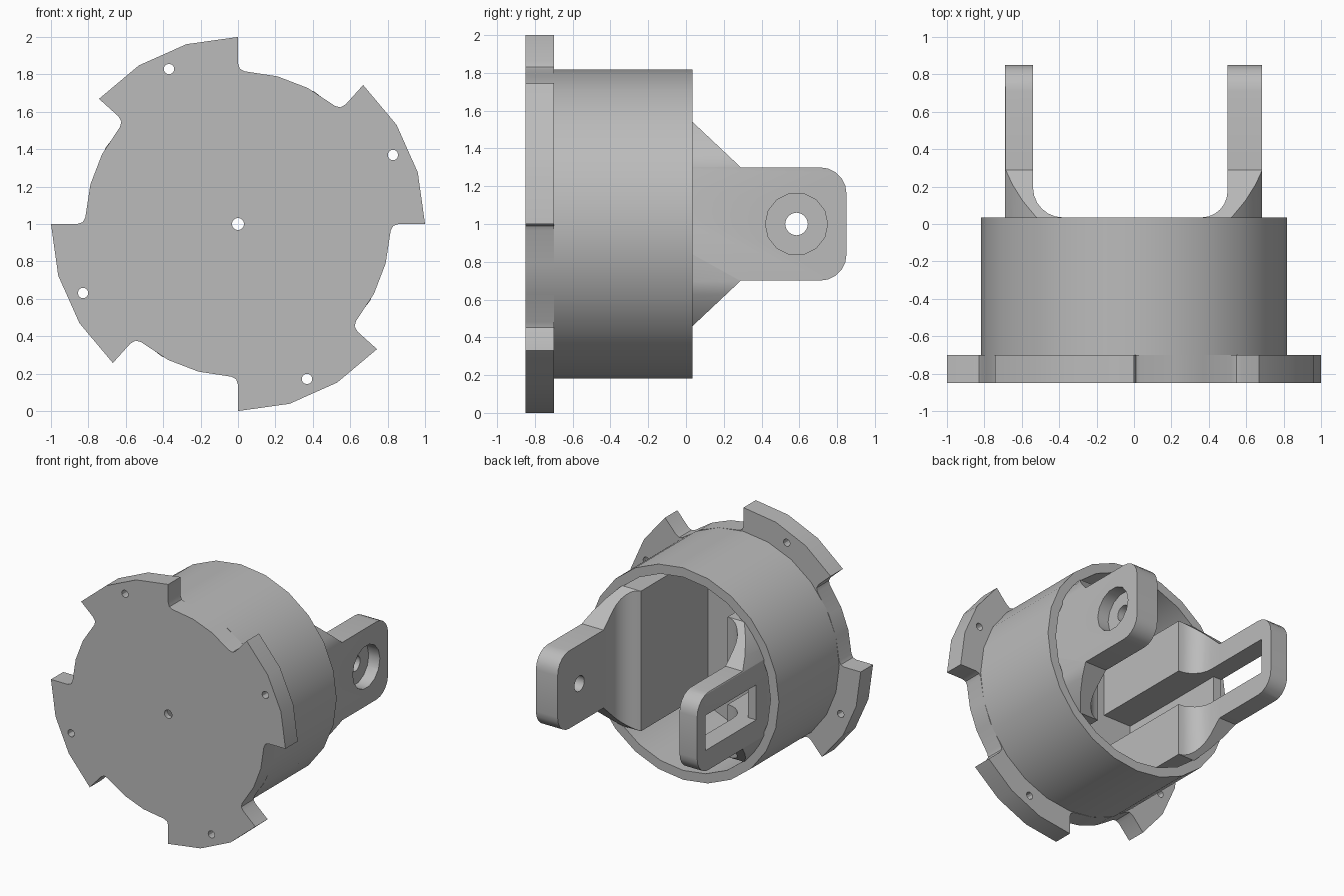
import bpy, bmesh, math
from math import cos, sin, radians

cube = bpy.data.objects.get("Cube")
if cube:
    bpy.data.objects.remove(cube, do_unlink=True)

grey = bpy.data.materials.new("plain grey")
grey.use_nodes = True
GREY = (0.5, 0.5, 0.5, 1)
grey.diffuse_color = GREY
grey.node_tree.nodes["Principled BSDF"].inputs["Base Color"].default_value = GREY

CZ = 1.0                      # height of the main axis
FRONT, FLANGE, RIM, TIP = -0.85, -0.70, 0.035, 0.85
FLOOR = -0.78
R_OUT, R_IN, R_TAB = 0.817, 0.745, 1.0


def prism(name, pts, axis, lo, hi):
    """Extrude a 2D outline along one axis."""
    place = {"X": lambda u, v, w: (w, u, v),
             "Y": lambda u, v, w: (u, w, v),
             "Z": lambda u, v, w: (u, v, w)}[axis]
    bm = bmesh.new()
    a, b = ([bm.verts.new(place(u, v, w)) for u, v in pts] for w in (lo, hi))
    bm.faces.new(a)
    bm.faces.new(b)
    n = len(pts)
    for i in range(n):
        j = (i + 1) % n
        bm.faces.new((a[i], a[j], b[j], b[i]))
    bmesh.ops.recalc_face_normals(bm, faces=bm.faces)
    mesh = bpy.data.meshes.new(name)
    bm.to_mesh(mesh)
    bm.free()
    mesh.materials.append(grey)
    obj = bpy.data.objects.new(name, mesh)
    bpy.context.collection.objects.link(obj)
    return obj


def arc(cx, cy, r, start, end, steps):
    angles = [radians(start + (end - start) * i / steps) for i in range(steps + 1)]
    return [(cx + r * cos(t), cy + r * sin(t)) for t in angles]


def circle(cx, cy, r, n):
    return arc(cx, cy, r, 0, 360, n)[:-1]


def box(u0, u1, v0, v1):
    return [(u0, v0), (u1, v0), (u1, v1), (u0, v1)]


def combine(obj, tool, operation="DIFFERENCE"):
    """Apply a boolean and discard the tool."""
    mod = obj.modifiers.new("cut", "BOOLEAN")
    mod.operation, mod.object, mod.solver = operation, tool, "EXACT"
    bpy.context.view_layer.objects.active = obj
    bpy.ops.object.modifier_apply(modifier=mod.name)
    bpy.data.objects.remove(tool, do_unlink=True)


def finish(obj):
    obj.location.z = CZ
    bpy.ops.object.select_all(action="DESELECT")
    obj.select_set(True)
    bpy.context.view_layer.objects.active = obj
    bpy.ops.object.shade_smooth_by_angle(angle=radians(30))


# Front plate: disc with four mounting tabs and rounded tab roots
outline = []
for k in range(4):
    a = 90 * k
    for r, t in ((0.86, 0), (R_TAB, 0), (R_TAB, 16), (R_TAB, 32), (R_TAB, 48),
                 (0.86, 48), (0.83, 48.7), (R_OUT, 50.5), (R_OUT, 63),
                 (R_OUT, 75), (R_OUT, 87.5), (0.83, 89.3)):
        outline.append((r * cos(radians(a + t)), r * sin(radians(a + t))))
plate = prism("front_plate", outline, "Y", FRONT, FLANGE)
combine(plate, prism("pocket", circle(0, 0, R_IN, 24), "Y", FLOOR, 0))
combine(plate, prism("recess", circle(0, 0, 0.165, 12), "Y", FLOOR - 0.03, 0))
combine(plate, prism("centre_hole", circle(0, 0, 0.033, 12), "Y", -1, 0))
for k in range(4):
    t = radians(24 + 90 * k)
    hole = circle(0.907 * cos(t), 0.907 * sin(t), 0.028, 12)
    combine(plate, prism("tab_hole", hole, "Y", -1, 0))
finish(plate)

# Round housing wall, open at the back
shell = prism("housing_wall", circle(0, 0, R_OUT, 24), "Y", FLANGE, RIM)
combine(shell, prism("bore", circle(0, 0, R_IN, 24), "Y", -1, 1))
finish(shell)

# Side outline of an arm: deep root, sloped shoulders, rounded end
HALF, ROOT, CORNER = 0.3, 0.54, 0.14
side_outline = ([(FLOOR - 0.02, -ROOT), (RIM, -ROOT), (0.29, -HALF)]
                + arc(TIP - CORNER, CORNER - HALF, CORNER, -90, 0, 5)
                + arc(TIP - CORNER, HALF - CORNER, CORNER, 0, 90, 5)
                + [(0.29, HALF), (RIM, ROOT), (FLOOR - 0.02, ROOT)])


def make_arm(name, side, inner, outer, fillet):
    plan = ([(inner - fillet, -1)]
            + arc(inner - fillet, RIM + fillet, fillet, -90, 0, 6)
            + [(inner, 1), (outer, 1), (outer, -1)])
    arm = prism(name, side_outline, "X", side * 0.2, side * 0.9)
    plan = [(side * x, y) for x, y in plan]
    combine(arm, prism("plan", plan, "Z", -1, 1), "INTERSECT")
    combine(arm, prism("round", circle(0, 0, R_IN + 0.005, 48), "Y", -2, 2), "INTERSECT")
    return arm


# Left arm: pivot hole with a wide counterbore on the outside
PIVOT = 0.585
left_arm = make_arm("left_arm", 1, 0.50, 0.685, 0.14)
combine(left_arm, prism("pivot_hole", circle(PIVOT, 0, 0.06, 16), "X", 0.3, 1))
combine(left_arm, prism("counterbore", circle(PIVOT, 0, 0.165, 14), "X", 0.59, 1))
finish(left_arm)

# Right arm: long slot through the plate, running on as a channel to the floor
right_arm = make_arm("right_arm", -1, 0.54, 0.69, 0.16)
SLOT = 0.135
combine(right_arm, prism("slot", box(0.13, 0.75, -SLOT, SLOT), "X", -1, -0.1))
combine(right_arm, prism("channel", box(-1, 0.3, -SLOT, SLOT), "X", -0.62, -0.1))
finish(right_arm)
